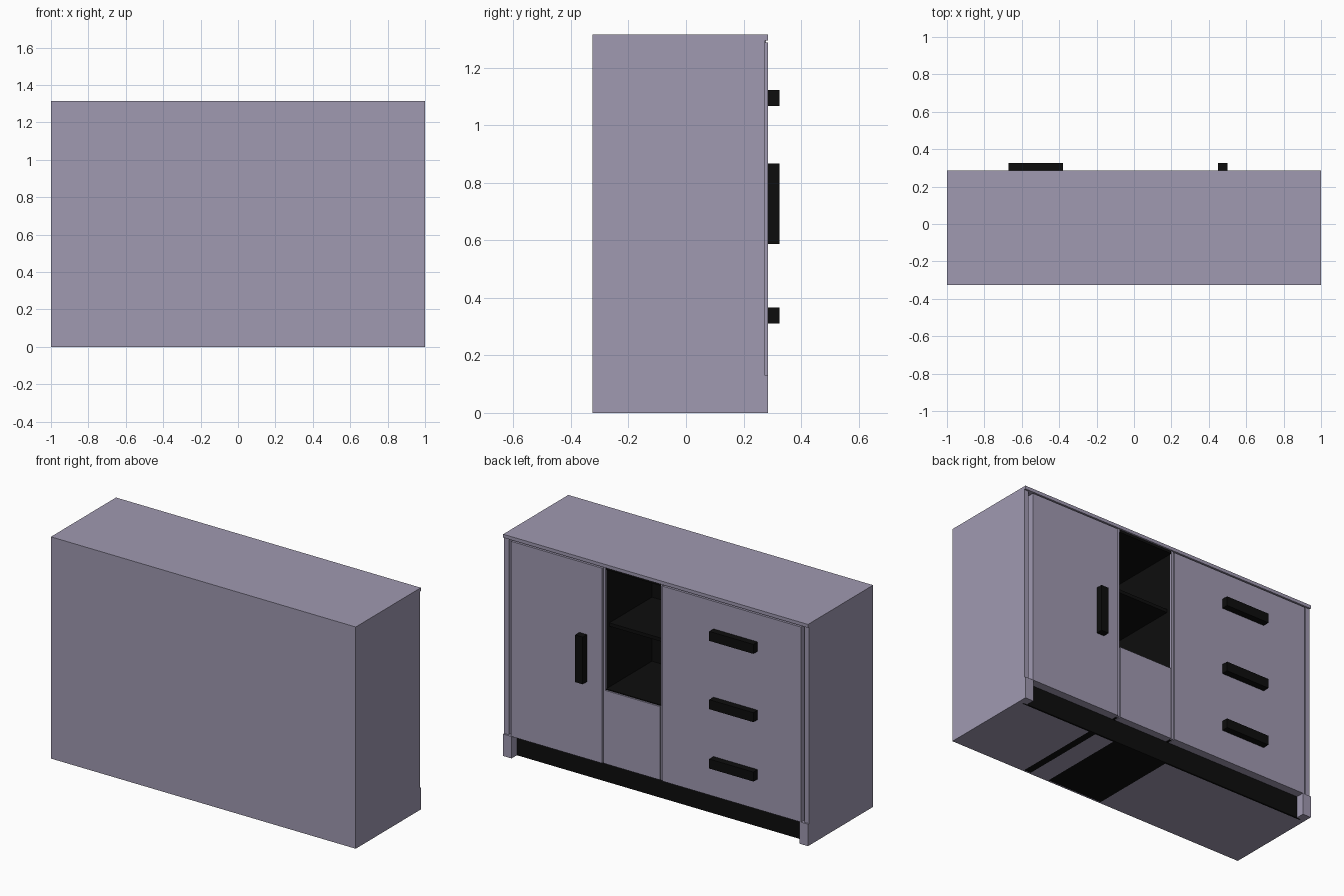
import bpy
import bmesh

if "Cube" in bpy.data.objects:
    bpy.data.objects.remove(bpy.data.objects["Cube"])


def material(name, rgb):
    m = bpy.data.materials.new(name)
    m.diffuse_color = (*rgb, 1)
    m.use_nodes = True
    m.node_tree.nodes["Principled BSDF"].inputs["Base Color"].default_value = m.diffuse_color
    return m


PAINT = material("painted_wood", (0.35, 0.32, 0.44))
DARK = material("dark_wood", (0.004, 0.004, 0.004))


def box(name, x, y, z, mat=PAINT):
    """Box from (min, max) ranges on each axis."""
    bm = bmesh.new()
    bmesh.ops.create_cube(bm, size=1)
    for v in bm.verts:
        v.co = [r[0] if c < 0 else r[1] for c, r in zip(v.co, (x, y, z))]
    mesh = bpy.data.meshes.new(name)
    bm.to_mesh(mesh)
    bm.free()
    mesh.materials.append(mat)
    obj = bpy.data.objects.new(name, mesh)
    bpy.context.collection.objects.link(obj)
    return obj


BACK, FRONT = -0.325, 0.285
BASE, TOP = 0.13, 1.295
INNER = 0.97            # inside face of the side panels
NL, NR = -0.03, 0.335   # open niche limits in x

# Outer shell
box("top_board", (-1, 1), (BACK, FRONT), (TOP, 1.315))
box("back_board", (-1, 1), (BACK, BACK + 0.01), (0, TOP))
for side, s in (("left", -1), ("right", 1)):
    box(side + "_side_panel", sorted((s * INNER, s)), (BACK + 0.01, 0.275), (0, TOP))
    box(side + "_foot", sorted((s * 0.945, s)), (0.235, FRONT), (0, BASE))

# Underside boards, light and dark, with the dark plinth in front
floors = [(-INNER, NL, PAINT), (NL, NR, DARK), (NR, 0.46, PAINT),
          (0.46, 0.505, DARK), (0.505, INNER, PAINT)]
for i, (a, b, mat) in enumerate(floors):
    box(f"floor_board_{i + 1}", (a, b), (BACK + 0.01, 0.225), (0, 0.02), mat)
box("plinth", (-INNER, INNER), (0.225, 0.235), (0, BASE), DARK)

# Dark compartments behind the door and the drawers
depth = (BACK + 0.01, 0.225)
box("drawer_compartment", (-INNER, NL), depth, (0.02, TOP), DARK)
box("door_compartment", (NR, INNER), depth, (0.02, TOP), DARK)

# Open niche
box("niche_base", (NL, NR), depth, (0.02, 0.565), DARK)
box("niche_back", (NL, NR), (BACK + 0.01, -0.16), (0.565, TOP), DARK)
box("niche_shelf", (NL, NR), (-0.16, 0.24), (0.93, 0.95), DARK)
box("niche_ceiling", (NL, NR), (-0.16, 0.275), (1.28, TOP), DARK)
box("niche_floor", (NL, NR), (-0.16, 0.27), (0.555, 0.57), DARK)
box("niche_lower_panel", (NL + 0.004, NR - 0.004), (0.235, 0.28), (BASE, 0.565))

# Dividers: dark inside, painted front edge
for name, a, b in (("left_divider", -0.042, NL), ("right_divider", NR, 0.347)):
    box(name, (a, b), (0.225, 0.265), (BASE, TOP), DARK)
    box(name + "_edge", (a, b), (0.265, 0.278), (BASE, TOP))

# Fronts
front_y = (0.235, FRONT)
box("door", (0.35, 0.948), front_y, (BASE, 1.287))
box("drawer_front", (-0.955, -0.045), front_y, (BASE, 1.287))

# Handles
handle_y = (FRONT, 0.325)
box("door_handle", (0.45, 0.5), handle_y, (0.587, 0.867), DARK)
for i, z in enumerate((0.338, 0.69, 1.095)):
    box(f"drawer_handle_{i + 1}", (-0.67, -0.38), handle_y, (z - 0.028, z + 0.028), DARK)
